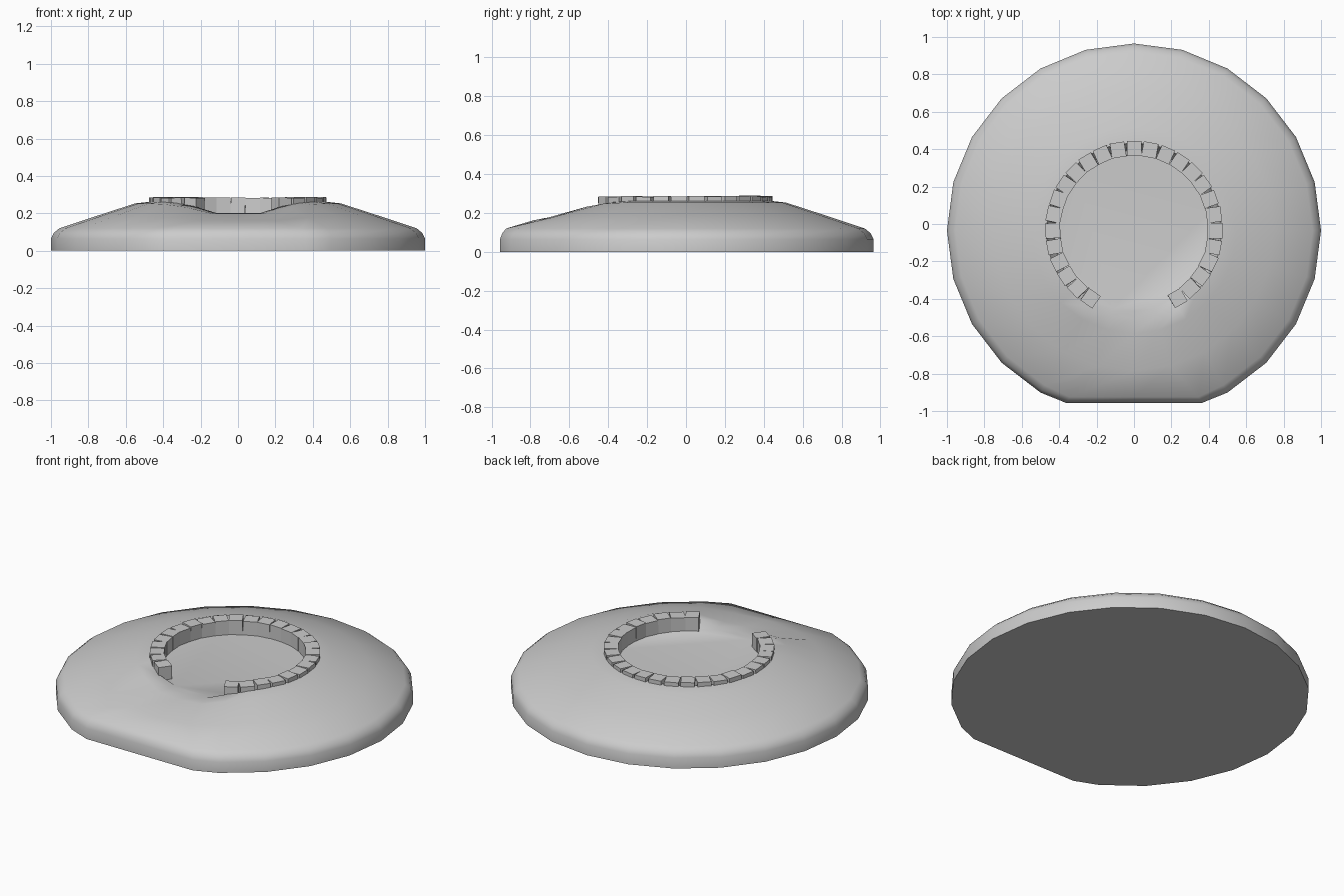
import bpy, bmesh, math, random
from mathutils import Matrix, Vector

if "Cube" in bpy.data.objects:
    bpy.data.objects.remove(bpy.data.objects["Cube"])

random.seed(4)
CY = -0.035
SIDES = 24

# Mound profile: radius, height on the hill, height along the front ramp
PROFILE = [(1.0, 0.0, 0.0), (1.0, 0.065, 0.065), (0.985, 0.095, 0.095),
           (0.955, 0.12, 0.12), (0.75, 0.188, 0.162), (0.55, 0.253, 0.2),
           (0.47, 0.262, 0.202), (0.43, 0.2, 0.2)]
FRONT = {0: -0.957, 1: -0.957, 2: -0.945, 3: -0.925}   # flat front limit per ring


def link(name, bm):
    bmesh.ops.recalc_face_normals(bm, faces=bm.faces)
    mesh = bpy.data.meshes.new(name)
    bm.to_mesh(mesh)
    bm.free()
    obj = bpy.data.objects.new(name, mesh)
    bpy.context.collection.objects.link(obj)
    return obj


# Rounded mound with sunken floor and front ramp
bm = bmesh.new()
rings = []
for k, (r, hill, ramp) in enumerate(PROFILE):
    ring = []
    for i in range(SIDES):
        off = min(i, SIDES - i)                 # steps away from the front
        a = -math.pi / 2 + 2 * math.pi * i / SIDES
        x, y = r * math.cos(a), CY + r * math.sin(a)
        w = {0: 1, 1: 1, 2: 0.4, 3: 0.1}.get(off, 0)
        if k in FRONT and y < FRONT[k]:
            y = FRONT[k]
            if off == 1:
                x = math.copysign(0.362 - 0.4 * (1 - r), x)
        ring.append(bm.verts.new((x, y, hill + (ramp - hill) * w)))
    rings.append(ring)
for lo, hi in zip(rings, rings[1:]):
    for i in range(SIDES):
        j = (i + 1) % SIDES
        bm.faces.new((lo[i], lo[j], hi[j], hi[i]))
bm.faces.new(rings[0])
bm.faces.new(rings[-1])
mound = link("mound", bm)
bpy.context.view_layer.objects.active = mound
mound.select_set(True)
bpy.ops.object.shade_smooth_by_angle(angle=math.radians(50))

# Open ring of slightly uneven stone blocks
STONES = 27
bm = bmesh.new()
for i in range(STONES):
    a = math.radians(-57.5 + 295 * i / (STONES - 1))
    h = 0.105 + random.uniform(-0.003, 0.003)
    pos = Vector((0.434 * math.cos(a), -0.03 + 0.434 * math.sin(a), 0.18 + h / 2))
    rot = Matrix.Rotation(a + random.uniform(-0.06, 0.06), 4, 'Z')
    tilt = Matrix.Rotation(random.uniform(-0.03, 0.03), 4, 'X')
    size = Matrix.Diagonal((0.08, random.uniform(0.076, 0.083), h, 1))
    bmesh.ops.create_cube(bm, size=1, matrix=Matrix.Translation(pos) @ rot @ tilt @ size)
link("stone_ring", bm)
